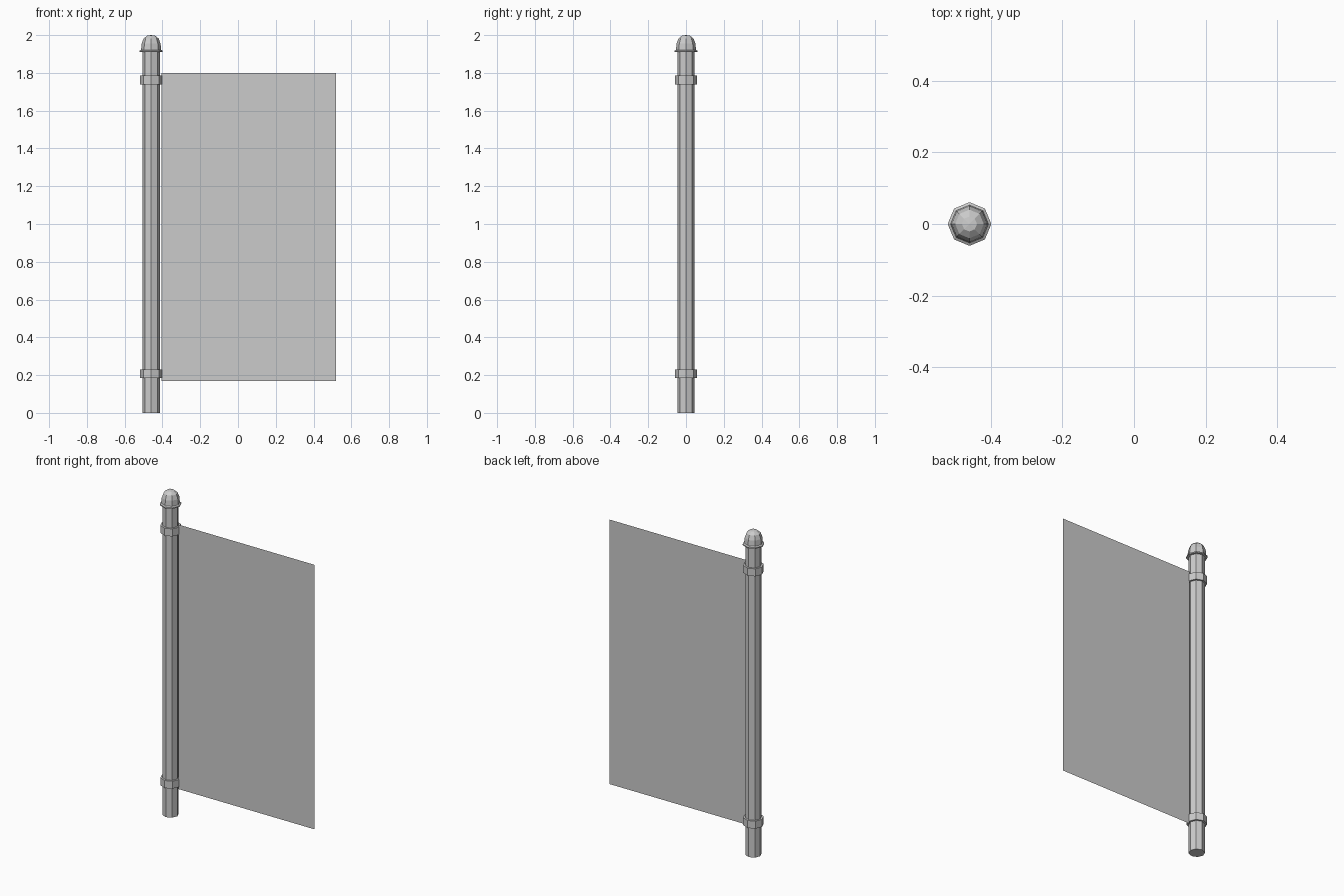
import bpy, bmesh
from math import cos, sin, pi

if "Cube" in bpy.data.objects:
    bpy.data.objects.remove(bpy.data.objects["Cube"])

POLE_X = -0.46
SIDES = 8


def lathe(name, profile, closed=False):
    """Flat-faced octagonal solid of revolution around the pole axis."""
    bm = bmesh.new()
    rings = []
    for r, z in profile:
        if r == 0:
            rings.append([bm.verts.new((POLE_X, 0, z))] * SIDES)
        else:
            rings.append([bm.verts.new((POLE_X + r * cos(2 * pi * i / SIDES),
                                        r * sin(2 * pi * i / SIDES), z))
                          for i in range(SIDES)])
    pairs = list(zip(rings, rings[1:]))
    if closed:
        pairs.append((rings[-1], rings[0]))
    for a, b in pairs:
        for i in range(SIDES):
            j = (i + 1) % SIDES
            bm.faces.new(dict.fromkeys((a[i], a[j], b[j], b[i])))
    bmesh.ops.recalc_face_normals(bm, faces=bm.faces)
    return finish(name, bm)


def finish(name, bm):
    mesh = bpy.data.meshes.new(name)
    bm.to_mesh(mesh)
    bm.free()
    obj = bpy.data.objects.new(name, mesh)
    bpy.context.collection.objects.link(obj)
    return obj


# Pole
lathe("pole", [(0, 0), (0.046, 0), (0.046, 1.915)])

# Domed cap with a thin flared brim
lathe("pole_cap", [(0.044, 1.91), (0.061, 1.91), (0.061, 1.917), (0.053, 1.922),
                   (0.050, 1.955), (0.040, 1.982), (0.021, 1.997), (0, 2.0)])

# Two collars holding the banner
for name, z in (("lower_collar", 0.207), ("upper_collar", 1.762)):
    lathe(name, [(0.045, z - 0.023), (0.058, z - 0.023),
                 (0.058, z + 0.023), (0.045, z + 0.023)], closed=True)

# Banner: a single flat sheet
bm = bmesh.new()
bm.faces.new([bm.verts.new((x, 0, z)) for x, z in
              ((-0.405, 0.17), (0.52, 0.17), (0.52, 1.80), (-0.405, 1.80))])
finish("banner", bm)
